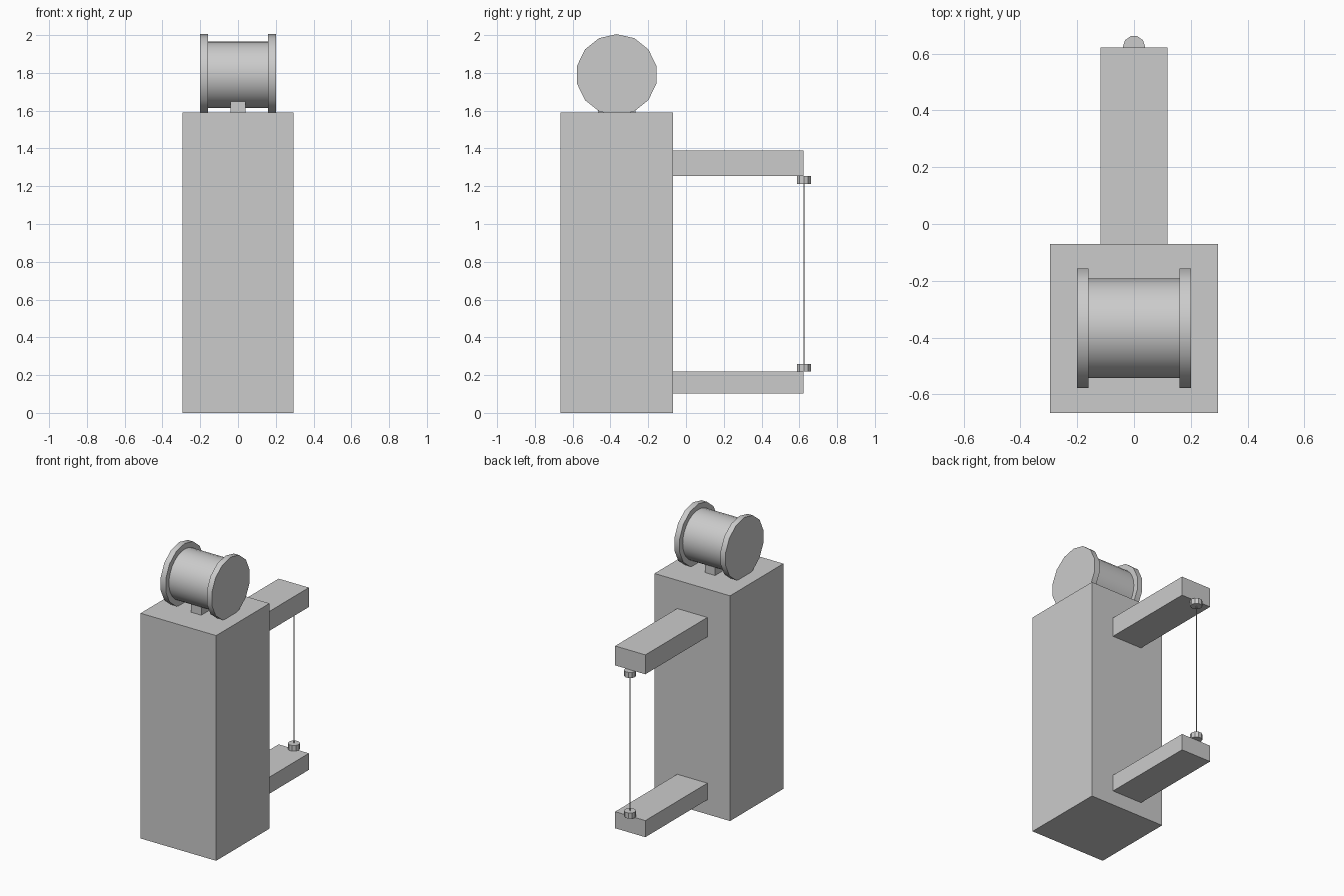
import bpy
import math

cube = bpy.data.objects.get("Cube")
if cube:
    bpy.data.objects.remove(cube, do_unlink=True)

grey = bpy.data.materials.new("plain grey")
grey.use_nodes = True
colour = (0.6, 0.6, 0.6, 1)
grey.diffuse_color = colour
grey.node_tree.nodes["Principled BSDF"].inputs["Base Color"].default_value = colour


def finish(name):
    obj = bpy.context.object
    obj.name = name
    obj.data.materials.append(grey)
    return obj


def box(name, half_x, y0, y1, z0, z1):
    """Box centred on x = 0."""
    bpy.ops.mesh.primitive_cube_add(size=1, location=(0, (y0 + y1) / 2, (z0 + z1) / 2))
    bpy.context.object.scale = (2 * half_x, y1 - y0, z1 - z0)
    bpy.ops.object.transform_apply(location=False, rotation=False)
    return finish(name)


def cylinder(name, sides, radius, length, location, rotation):
    bpy.ops.mesh.primitive_cylinder_add(vertices=sides, radius=radius, depth=length,
                                        location=location, rotation=rotation)
    bpy.ops.object.transform_apply(location=False, scale=False)
    bpy.ops.object.shade_smooth_by_angle(angle=math.radians(30))
    return finish(name)


# Tower and the two arms behind it
box("tower", 0.295, -0.665, -0.07, 0, 1.59)
box("upper_arm", 0.118, -0.07, 0.622, 1.253, 1.39)
box("lower_arm", 0.118, -0.07, 0.622, 0.103, 0.22)

# Spool lying across the tower top, on its support block
SPOOL_Y, SPOOL_Z = -0.367, 1.79
across = (0, math.pi / 2, 0)
box("spool_support", 0.04, -0.467, -0.267, 1.59, 1.65)
cylinder("spool_drum", 28, 0.175, 0.34, (0, SPOOL_Y, SPOOL_Z), across)
turn = math.pi / 14     # flat side up
for side, name in ((-1, "right_flange"), (1, "left_flange")):
    flange = cylinder(name, 14, 0.215, 0.04, (side * 0.18, SPOOL_Y, SPOOL_Z), across)
    flange.rotation_euler.x = turn
    bpy.ops.object.transform_apply(location=False, scale=False)

# Wire stretched between two small clamps
WIRE_Y = 0.624
upright = (0, 0, math.pi / 10)
cylinder("upper_clamp", 10, 0.039, 0.04, (0, WIRE_Y, 1.233), upright)
cylinder("lower_clamp", 10, 0.039, 0.04, (0, WIRE_Y, 0.24), upright)
cylinder("wire", 10, 0.003, 0.97, (0, WIRE_Y, 0.737), upright)
